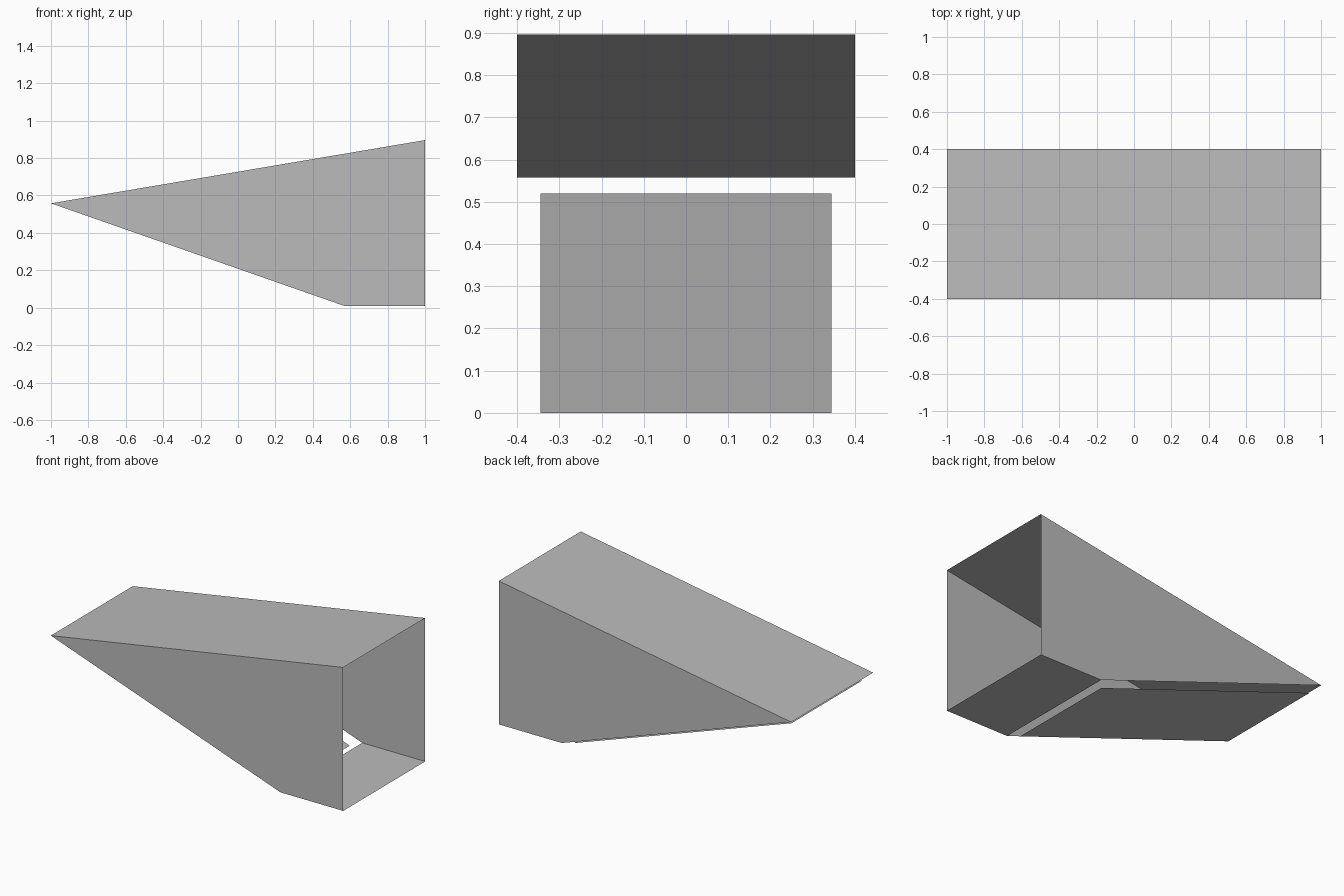
import bpy
import bmesh

cube = bpy.data.objects.get("Cube")
if cube:
    bpy.data.objects.remove(cube, do_unlink=True)

grey = bpy.data.materials.new("light grey")
grey.use_nodes = True
colour = (0.5, 0.5, 0.5, 1)
grey.diffuse_color = colour
grey.node_tree.nodes["Principled BSDF"].inputs["Base Color"].default_value = colour

HALF = 0.4          # half depth of the shell
PANEL_HALF = 0.345  # half depth of the loose sloping panel

# Side profile corners (x, z)
tip = (-1, 0.558)
top_end = (1, 0.896)
floor_end = (1, 0.009)
floor_start = (0.57, 0.009)


def sheet(name, corners):
    """Make a single flat sheet from its corners."""
    mesh = bpy.data.meshes.new(name)
    bm = bmesh.new()
    bm.faces.new([bm.verts.new(c) for c in corners])
    bm.to_mesh(mesh)
    bm.free()
    mesh.materials.append(grey)
    obj = bpy.data.objects.new(name, mesh)
    bpy.context.collection.objects.link(obj)
    return obj


def span(name, a, b, half):
    """Make a sheet running across the depth between two profile points."""
    return sheet(name, [(a[0], -half, a[1]), (b[0], -half, b[1]),
                        (b[0], half, b[1]), (a[0], half, a[1])])


# Side walls, facing outwards
profile = [tip, floor_start, floor_end, top_end]
sheet("front_wall", [(x, -HALF, z) for x, z in profile])
sheet("back_wall", [(x, HALF, z) for x, z in reversed(profile)])

# Sloping roof and short floor; the tall end stays open
span("roof", tip, top_end, HALF)
span("floor", floor_end, floor_start, HALF)

# Narrower panel just under the slanted lower edge
span("sloping_panel", (0.523, 0), (-0.963, 0.52), PANEL_HALF)
